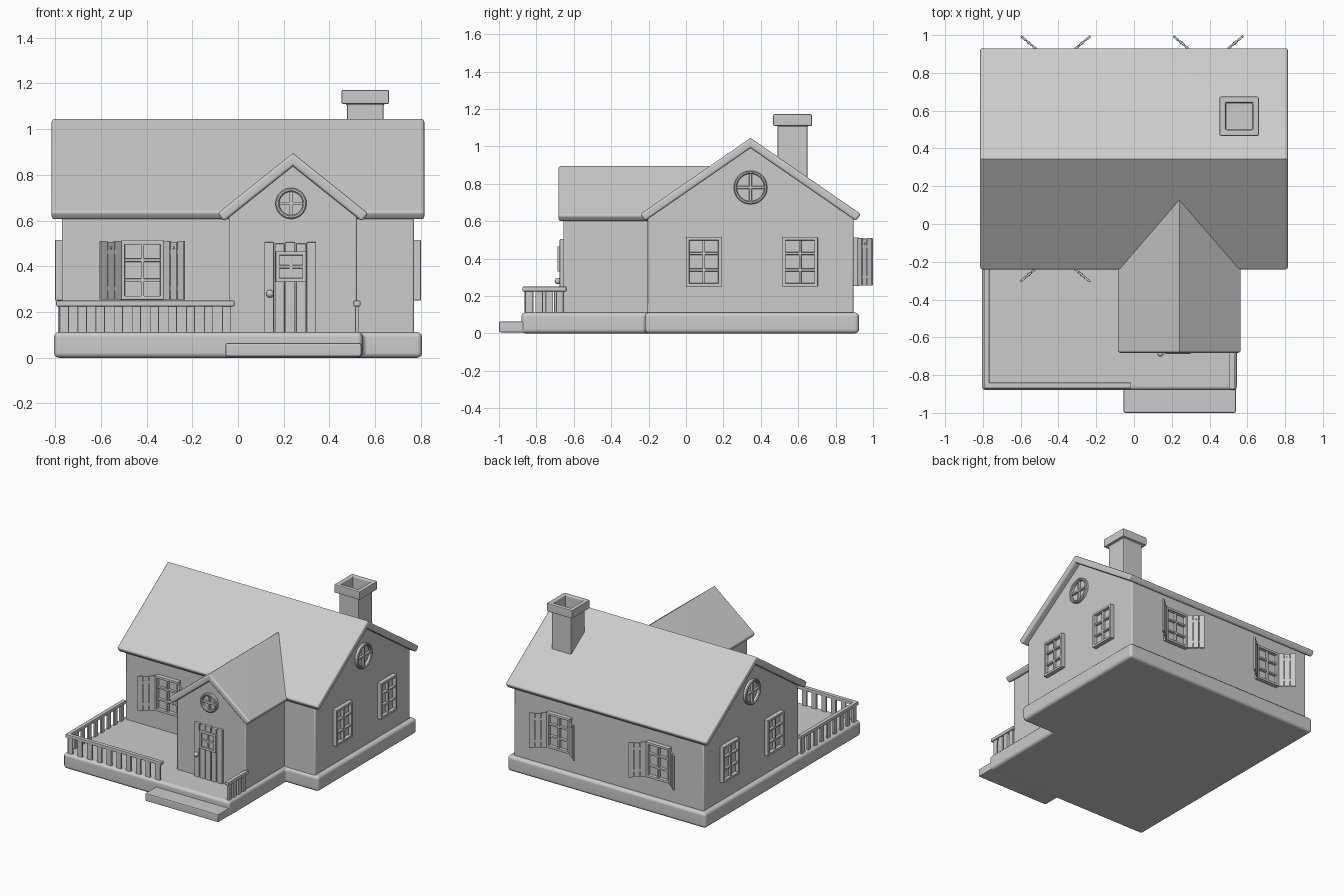
import bpy, bmesh, math
from mathutils import Matrix, Vector

if "Cube" in bpy.data.objects:
    bpy.data.objects.remove(bpy.data.objects["Cube"], do_unlink=True)

GREY = (0.6, 0.6, 0.6, 1.0)
grey = bpy.data.materials.new("plain grey")
grey.use_nodes = True
grey.diffuse_color = GREY
grey.node_tree.nodes["Principled BSDF"].inputs["Base Color"].default_value = GREY


def finish(name, bm, matrix=Matrix(), bevel=0.0, segments=2):
    """Round the square edges, smooth shade and add the object."""
    bmesh.ops.recalc_face_normals(bm, faces=bm.faces)
    if bevel:
        edges = [e for e in bm.edges if e.calc_face_angle(0) > math.radians(80)]
        bmesh.ops.bevel(bm, geom=edges, offset=bevel, segments=segments,
                        profile=0.5, affect='EDGES', clamp_overlap=True)
    for f in bm.faces:
        f.smooth = True
    mesh = bpy.data.meshes.new(name)
    bm.to_mesh(mesh)
    bm.free()
    mesh.set_sharp_from_angle(angle=math.radians(40))
    mesh.materials.append(grey)
    obj = bpy.data.objects.new(name, mesh)
    obj.matrix_world = matrix
    bpy.context.collection.objects.link(obj)
    obj.modifiers.new("flat_normals", 'WEIGHTED_NORMAL').keep_sharp = True
    return obj


def prism(name, points, axis, start, end, bevel=0.0, segments=3):
    """Extrude a 2D outline along the x, y or z axis."""
    place = {'x': lambda a, b: (start, a, b),
             'y': lambda a, b: (a, start, b),
             'z': lambda a, b: (a, b, start)}[axis]
    bm = bmesh.new()
    face = bm.faces.new([bm.verts.new(place(a, b)) for a, b in points])
    ext = bmesh.ops.extrude_face_region(bm, geom=[face])
    shift = Vector([(end - start) * (axis == k) for k in 'xyz'])
    bmesh.ops.translate(bm, vec=shift,
                        verts=[v for v in ext['geom'] if isinstance(v, bmesh.types.BMVert)])
    return finish(name, bm, bevel=bevel, segments=segments)


def boxes(name, spans, matrix=Matrix(), bevel=0.004):
    """One object from several boxes, each given as x, y and z spans."""
    bm = bmesh.new()
    for (x0, x1), (y0, y1), (z0, z1) in spans:
        m = (Matrix.Translation(((x0 + x1) / 2, (y0 + y1) / 2, (z0 + z1) / 2))
             @ Matrix.Diagonal((x1 - x0, y1 - y0, z1 - z0, 1)))
        bmesh.ops.create_cube(bm, size=1, matrix=m)
    return finish(name, bm, matrix, bevel)


def at(x, y, z, degrees=0):
    return Matrix.Translation((x, y, z)) @ Matrix.Rotation(math.radians(degrees), 4, 'Z')


def gable_wall(mid, half, apex, slope, bottom):
    eave = apex - half * slope
    return [(mid - half, bottom), (mid + half, bottom), (mid + half, eave),
            (mid, apex), (mid - half, eave)]


def chevron(mid, half, apex, slope, thick):
    """Roof section with eaves cut square to the slope."""
    run = math.hypot(1, slope)
    eave = apex - half * slope
    dx, dz = thick * slope / run, thick / run
    return [(mid, apex), (mid + half, eave), (mid + half - dx, eave - dz),
            (mid, apex - thick * run), (mid - half + dx, eave - dz), (mid - half, eave)]


def window(name, matrix, w, h, cols, rows, depth=0.03, border=0.018, bar=0.014):
    """Framed grid of panes facing local -y."""
    x, z, y = w / 2, h / 2, (-depth, 0.01)
    spans = [((-x, -x + border), y, (-z, z)), ((x - border, x), y, (-z, z)),
             ((-x, x), y, (-z, -z + border)), ((-x, x), y, (z - border, z)),
             ((-x + 0.004, x - 0.004), (-0.005, 0.008), (-z + 0.004, z - 0.004))]
    y = (-depth * 0.8, 0.008)
    for i in range(1, cols):
        c = -x + w * i / cols
        spans.append(((c - bar / 2, c + bar / 2), y, (-z + 0.004, z - 0.004)))
    for i in range(1, rows):
        c = -z + h * i / rows
        spans.append(((-x + 0.004, x - 0.004), y, (c - bar / 2, c + bar / 2)))
    boxes(name, spans, matrix)


def round_window(name, matrix, radius):
    """Flat ring with a cross, facing local -y."""
    bm = bmesh.new()
    inner, front = radius - 0.017, -0.022
    section = [(inner, 0.01), (radius, 0.01), (radius, front + 0.005), (radius - 0.005, front),
               (inner + 0.005, front), (inner, front + 0.005)]
    verts = [bm.verts.new((r, y, 0)) for r, y in section]
    edges = [bm.edges.new((verts[i - 1], verts[i])) for i in range(len(verts))]
    bmesh.ops.spin(bm, geom=verts + edges, cent=(0, 0, 0), axis=(0, 1, 0),
                   angle=math.tau, steps=32)
    bmesh.ops.remove_doubles(bm, verts=bm.verts, dist=0.0001)
    finish(name + "_ring", bm, matrix)
    y, b, r = (-0.016, 0.008), 0.007, radius - 0.01
    boxes(name + "_cross", [((-b, b), y, (-r, r)), ((-r, r), y, (-b, b))], matrix, 0.003)


def shutters(name, matrix):
    """A pair of open plank shutters."""
    for side, sign, angle in (("left", 1, -40), ("right", -1, 220)):
        hinge = matrix @ at(sign * 0.095, -0.025, 0, angle)
        planks = [((i * 0.04, i * 0.04 + 0.037), (-0.006, 0.006),
                   (-0.128, 0.128 - 0.004 * (i % 2))) for i in range(3)]
        battens = [((0.004, 0.113), (-0.004, 0.004), (z - 0.01, z + 0.01)) for z in (-0.08, 0.08)]
        pin = [((0.054, 0.064), (-0.009, 0.009), (0.093, 0.103))]
        boxes(f"{name}_{side}", planks + battens + pin, hinge, 0.003)


def railing(name, start, end, count):
    """Handrail on evenly spaced flat balusters."""
    a, b = Vector(start), Vector(end)
    length = (b - a).length
    angle = math.degrees(math.atan2(b.y - a.y, b.x - a.x))
    spans = [((0, length), (-0.015, 0.015), (0.225, 0.25))]
    for i in range(count):
        c = 0.035 + (length - 0.07) * i / (count - 1)
        spans.append(((c - 0.02, c + 0.02), (-0.008, 0.008), (0.1, 0.23)))
    boxes(name, spans, at(a.x, a.y, 0, angle), 0.005)


# Foundation with porch, and the entrance step
prism("foundation", [(-0.805, -0.88), (0.545, -0.88), (0.545, -0.22), (0.805, -0.22),
                     (0.805, 0.925), (-0.805, 0.925)], 'z', 0, 0.112, 0.022)
boxes("entrance_step", [((-0.055, 0.54), (-1.0, -0.86), (0.005, 0.065))], bevel=0.01)

# House body and entrance bay
MID_Y, MID_X, FRONT, BACK, BAY = 0.345, 0.24, -0.205, 0.895, -0.655
prism("house_walls", gable_wall(MID_Y, 0.55, 1.015, 0.69, 0.09), 'x', -0.77, 0.77, 0.01)
prism("bay_walls", gable_wall(MID_X, 0.28, 0.865, 0.8, 0.09), 'y', BAY, 0.0, 0.01)

# Roofs
prism("main_roof", chevron(MID_Y, 0.59, 1.045, 0.69, 0.045), 'x', -0.815, 0.815, 0.013)
prism("bay_roof", chevron(MID_X, 0.33, 0.895, 0.8, 0.045), 'y', -0.682, 0.15, 0.013)

# Hollow chimney with a wider cap
bm = bmesh.new()
rings = []
for half, z in ((0.08, 0.7), (0.08, 1.11), (0.104, 1.11), (0.104, 1.172),
                (0.072, 1.172), (0.072, 0.98)):
    rings.append([bm.verts.new((0.557 + sx * half, 0.57 + sy * half, z))
                  for sx, sy in ((-1, -1), (1, -1), (1, 1), (-1, 1))])
for low, high in zip(rings, rings[1:]):
    for i in range(4):
        bm.faces.new((low[i - 1], low[i], high[i], high[i - 1]))
bm.faces.new(rings[0])
bm.faces.new(rings[-1])
finish("chimney", bm, bevel=0.007)

# Shuttered windows on the front and back
for name, x, y, angle in (("front_window", -0.418, FRONT, 0),
                          ("back_right_window", -0.415, BACK, 180),
                          ("back_left_window", 0.393, BACK, 180)):
    place = at(x, y, 0.383, angle)
    window(name, place, 0.19, 0.26, 2, 3)
    shutters(name + "_shutter", place)

# Plain and round windows on the gable ends
for side, sign in (("left", 1), ("right", -1)):
    for end, y in (("front", 0.095), ("back", 0.61)):
        window(f"{side}_{end}_window", at(sign * 0.77, y, 0.383, sign * 90), 0.19, 0.265, 2, 3)
    round_window(f"{side}_round_window", at(sign * 0.77, MID_Y, 0.78, sign * 90), 0.09)
round_window("bay_round_window", at(0.232, BAY, 0.675), 0.068)

# Plank door with a small window and a knob
boxes("door", [((0.115 + i * 0.046, 0.158 + i * 0.046), (BAY - 0.02, BAY + 0.01),
                (0.105, 0.506 - 0.006 * (i % 2))) for i in range(5)], bevel=0.006)
window("door_window", at(0.232, BAY - 0.017, 0.398), 0.135, 0.135, 2, 2, depth=0.016)
bm = bmesh.new()
bmesh.ops.create_uvsphere(bm, u_segments=16, v_segments=10, radius=0.017)
finish("door_knob", bm, at(0.14, BAY - 0.03, 0.28))

# Porch railings
railing("front_railing", (-0.795, -0.855), (-0.015, -0.855), 10)
railing("right_railing", (-0.78, -0.87), (-0.78, -0.2), 9)
railing("left_railing", (0.52, -0.875), (0.52, -0.64), 4)
